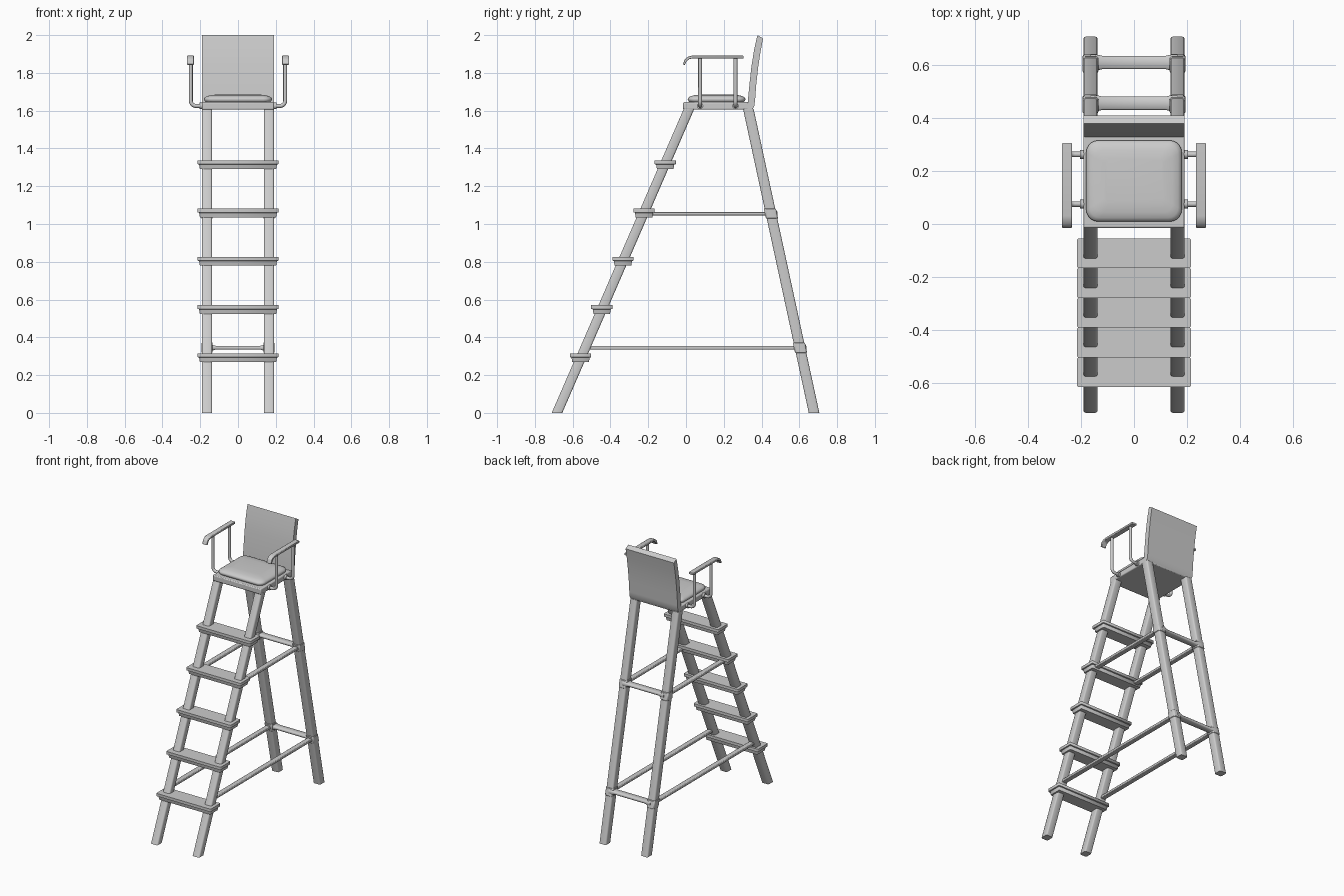
import bpy, bmesh, math
from mathutils import Vector

if "Cube" in bpy.data.objects:
    bpy.data.objects.remove(bpy.data.objects["Cube"])


def finish(bm, name, bevel=0, segs=2):
    bmesh.ops.recalc_face_normals(bm, faces=bm.faces)
    me = bpy.data.meshes.new(name)
    bm.to_mesh(me)
    bm.free()
    ob = bpy.data.objects.new(name, me)
    bpy.context.collection.objects.link(ob)
    if bevel:
        m = ob.modifiers.new("bevel", "BEVEL")
        m.width, m.segments = bevel, segs
    bpy.ops.object.select_all(action="DESELECT")
    ob.select_set(True)
    bpy.context.view_layer.objects.active = ob
    bpy.ops.object.shade_smooth_by_angle(angle=math.radians(50))
    return ob


def loft(name, rings, bevel=0, segs=2):
    """Skin equal-length closed rings and cap both ends."""
    bm = bmesh.new()
    vs = [[bm.verts.new(p) for p in r] for r in rings]
    n = len(vs[0])
    for a, b in zip(vs, vs[1:]):
        for i in range(n):
            bm.faces.new((a[i], a[(i + 1) % n], b[(i + 1) % n], b[i]))
    bm.faces.new(vs[0])
    bm.faces.new(vs[-1])
    return finish(bm, name, bevel, segs)


def rrect(cx, cy, z, hx, hy, r, n=2):
    """Horizontal rounded rectangle ring."""
    pts = []
    for k, (sx, sy) in enumerate([(1, 1), (-1, 1), (-1, -1), (1, -1)]):
        for i in range(n + 1):
            a = math.pi / 2 * (k + i / n)
            pts.append((cx + sx * (hx - r) + r * math.cos(a),
                        cy + sy * (hy - r) + r * math.sin(a), z))
    return pts


def box(name, x, y, z, bevel=0.004):
    return loft(name, [[(a, b, c) for a, b in
                        [(x[0], y[0]), (x[1], y[0]), (x[1], y[1]), (x[0], y[1])]]
                       for c in z], bevel)


def extrude_x(name, profile, x0, x1, bevel=0):
    return loft(name, [[(x, y, z) for y, z in profile] for x in (x0, x1)], bevel)


def tube(name, pts, r, n=12):
    """Round tube along a path lying in an xz plane."""
    pts = [Vector(p) for p in pts]
    side = Vector((0, 1, 0))
    rings = []
    for i, p in enumerate(pts):
        t = (pts[min(i + 1, len(pts) - 1)] - pts[max(i - 1, 0)]).normalized()
        u = t.cross(side)
        rings.append([p + r * (math.cos(2 * math.pi * k / n) * side +
                               math.sin(2 * math.pi * k / n) * u) for k in range(n)])
    return loft(name, rings)


def front_y(z):
    return -0.683 + 0.695 * z / 1.6


def back_y(z):
    return 0.678 - 0.346 * z / 1.6


LX = 0.164
for s, side in ((-1, "left"), (1, "right")):
    # sloping legs, cut level at the floor
    for name, fy in (("front_leg", front_y), ("back_leg", back_y)):
        loft(f"{name}_{side}", [rrect(s * LX, fy(z), z, 0.027, 0.028, 0.009)
                                for z in (0, 1.61)])
    # side stretchers and back leg collars
    for z in (0.345, 1.055):
        box(f"side_stretcher_{side}", (s * LX - 0.018, s * LX + 0.018),
            (front_y(z), back_y(z)), (z - 0.009, z + 0.009))
        loft(f"collar_{side}", [rrect(s * LX, back_y(h), h, 0.03, 0.032, 0.01)
                                for h in (z - 0.027, z + 0.027)], 0.003, 1)
    # armrest posts: out from the seat, round a bend, then up
    for y in (0.075, 0.262):
        bend = [(s * (0.222 + 0.028 * math.sin(a)), y, 1.653 - 0.028 * math.cos(a))
                for a in [math.pi / 2 * i / 6 for i in range(7)]]
        tube(f"arm_post_{side}", [(s * 0.17, y, 1.625)] + bend + [(s * 0.25, y, 1.88)], 0.0105)
        tube(f"arm_flange_{side}", [(s * 0.18, y, 1.625), (s * 0.203, y, 1.625)], 0.017)
    # armrest with a curled front
    pad = [(0.305, 1.891), (0.03, 1.891), (0.01, 1.886), (-0.007, 1.872), (-0.016, 1.845),
           (-0.006, 1.842), (0.004, 1.862), (0.016, 1.873), (0.032, 1.876), (0.305, 1.876)]
    extrude_x(f"armrest_{side}", pad, s * 0.234, s * 0.271, 0.003)

# back cross bars with flared ends
for z in (0.345, 1.055):
    y = back_y(z) + 0.005
    rings = []
    for x, d, h in ((-0.164, 0.03, 0.016), (-0.136, 0.029, 0.015), (-0.118, 0.025, 0.01),
                    (0.118, 0.025, 0.01), (0.136, 0.029, 0.015), (0.164, 0.03, 0.016)):
        rings.append([(x, y + d * a, z + h * b) for a, b in
                      ((1, .5), (.8, 1), (-.8, 1), (-1, .5), (-1, -.5), (-.8, -1), (.8, -1), (1, -.5))])
    loft("back_cross_bar", rings)

# ladder steps with a lip around the top
for i in range(5):
    y, z = -0.558 + 0.112 * i, 0.315 + 0.2555 * i
    loft("step", [rrect(0, y, z + dz, 0.214 - d, 0.056 - d, 0.004, 1)
                  for dz, d in ((-0.046, 0.012), (-0.022, 0.008), (-0.02, 0), (0, 0))])

# seat base
box("seat_base", (-0.19, 0.19), (-0.015, 0.355), (1.605, 1.645), 0.006)

# seat cushion with a piped rim
cushion = []
for z, d in ((1.643, 0.012), (1.65, 0.004), (1.66, 0), (1.668, 0.003),
             (1.676, 0.014), (1.682, 0.035), (1.686, 0.07)):
    cushion.append(rrect(0, 0.162, z, 0.18 - d, 0.153 - d, max(0.045 - d * 0.4, 0.01), 5))
loft("seat_cushion", cushion)

# curved backrest
back = [(0.325, 1.608), (0.328, 1.66), (0.336, 1.74), (0.346, 1.83), (0.360, 1.92), (0.378, 2.0),
        (0.408, 1.982), (0.394, 1.91), (0.382, 1.83), (0.372, 1.74), (0.366, 1.66),
        (0.362, 1.625), (0.352, 1.608)]
extrude_x("backrest", back, -0.19, 0.19)
